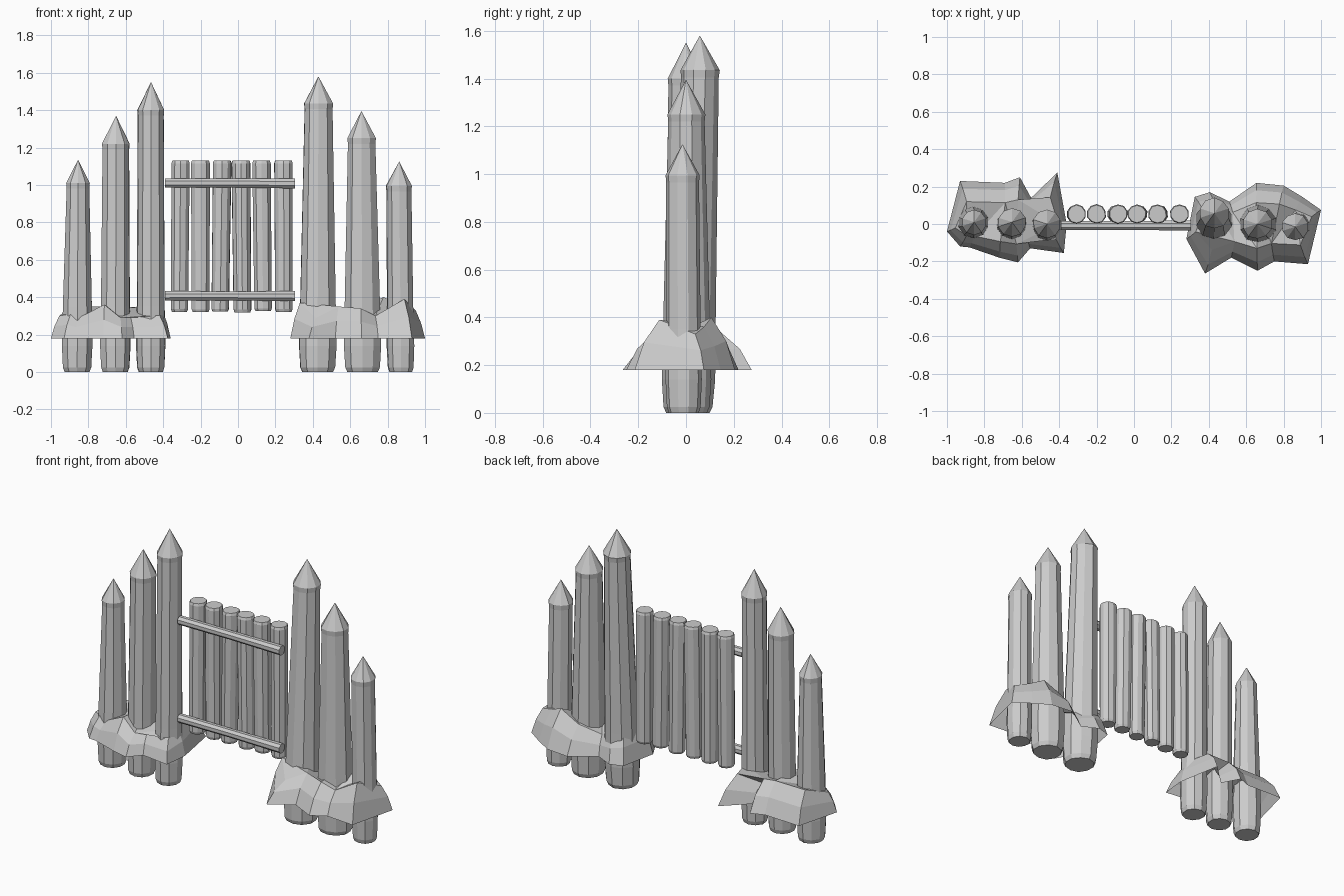
import bpy, bmesh, math, random
from mathutils import Vector

if "Cube" in bpy.data.objects:
    bpy.data.objects.remove(bpy.data.objects["Cube"])

random.seed(4)


def make_object(name, bm):
    bmesh.ops.recalc_face_normals(bm, faces=bm.faces[:])
    mesh = bpy.data.meshes.new(name)
    bm.to_mesh(mesh)
    bm.free()
    obj = bpy.data.objects.new(name, mesh)
    bpy.context.collection.objects.link(obj)
    return obj


def lathe(name, rings, sides, tip=None, jitter=0.0, horizontal=False):
    """Skin faceted rings (x, y, z, radius); closes with a tip or a flat cap."""
    bm = bmesh.new()
    wobble = [1 + random.uniform(-jitter, jitter) for _ in range(sides)]
    loops = []
    for x, y, z, r in rings:
        loop = []
        for i in range(sides):
            a = 2 * math.pi * (i + 0.5) / sides
            u, v = r * wobble[i] * math.cos(a), r * wobble[i] * math.sin(a)
            co = (x, y + u, z + v) if horizontal else (x + u, y + v, z)
            loop.append(bm.verts.new(co))
        loops.append(loop)
    for a, b in zip(loops, loops[1:]):
        for i in range(sides):
            j = (i + 1) % sides
            bm.faces.new((a[i], a[j], b[j], b[i]))
    bm.faces.new(loops[0][::-1])
    if tip:
        apex = bm.verts.new(tip)
        for i in range(sides):
            bm.faces.new((loops[-1][i], loops[-1][(i + 1) % sides], apex))
    else:
        bm.faces.new(loops[-1])
    return make_object(name, bm)


# Sharpened posts: bottom x, y, radius, top x, y, radius, shoulder z, tip z
posts = [
    (-0.86, 0.01, 0.087, -0.855, 0.01, 0.066, 1.01, 1.135),
    (-0.655, 0.0, 0.084, -0.652, 0.01, 0.075, 1.22, 1.37),
    (-0.465, -0.01, 0.082, -0.465, 0.0, 0.074, 1.40, 1.55),
    (0.425, 0.01, 0.104, 0.43, 0.058, 0.079, 1.435, 1.58),
    (0.665, 0.0, 0.105, 0.66, 0.0, 0.079, 1.25, 1.395),
    (0.872, -0.01, 0.077, 0.862, -0.015, 0.071, 0.995, 1.125),
]
for n, (bx, by, br, tx, ty, tr, zs, zt) in enumerate(posts):
    def at(z, r):
        t = z / zs
        return (bx + (tx - bx) * t, by + (ty - by) * t, z, r)
    rings = [at(0.0, br * 0.82), at(0.025, br * 0.93), at(0.14, br),
             at(0.35, br * 0.95), at(zs - 0.03, tr * 0.98), at(zs, tr * 1.02)]
    lathe(f"sharpened_post_{n + 1}", rings, 10, tip=(tx, ty, zt), jitter=0.04)

# Gate palings
for n, x in enumerate((-0.31, -0.2, -0.09, 0.02, 0.13, 0.245)):
    z0, z1 = 0.318 + random.uniform(0, 0.01), 1.13
    lean = random.uniform(-0.006, 0.006)
    rings = [(x - lean, 0.053, z0, 0.043), (x - lean, 0.053, z0 + 0.015, 0.049),
             (x + lean, 0.053, z1 - 0.015, 0.052), (x + lean, 0.053, z1, 0.047)]
    lathe(f"gate_paling_{n + 1}", rings, 10, jitter=0.03)

# Cross rails
for name, z in (("lower_rail", 0.407), ("upper_rail", 1.01)):
    rings = [(-0.39, -0.008, z, 0.027), (-0.04, -0.008, z, 0.026),
             (0.305, -0.008, z - 0.002, 0.029)]
    lathe(name, rings, 8, horizontal=True)

# Earth mounds: rim x, rim y, crest height above
left_rim = [
    (-1.0, -0.04, 0.30), (-0.93, -0.12, 0.31), (-0.88, -0.125, 0.29),
    (-0.72, -0.18, 0.36), (-0.62, -0.205, 0.29), (-0.555, -0.13, 0.29),
    (-0.375, -0.155, 0.30), (-0.36, 0.0, 0.33), (-0.41, 0.275, 0.34),
    (-0.55, 0.14, 0.29), (-0.61, 0.25, 0.35), (-0.69, 0.22, 0.35),
    (-0.93, 0.23, 0.35),
]
right_rim = [
    (0.28, -0.08, 0.37), (0.38, -0.265, 0.29), (0.52, -0.18, 0.35),
    (0.66, -0.25, 0.34), (0.75, -0.2, 0.30), (0.93, -0.215, 0.39),
    (1.0, 0.075, 0.33), (0.9, 0.145, 0.36), (0.8, 0.205, 0.40),
    (0.655, 0.22, 0.34), (0.51, 0.12, 0.29), (0.405, 0.17, 0.33),
    (0.325, 0.145, 0.36),
]
for name, rim, cx in (("left_mound", left_rim, -0.68), ("right_mound", right_rim, 0.64)):
    bm = bmesh.new()
    low = [bm.verts.new((x, y, 0.18)) for x, y, z in rim]
    mid = [bm.verts.new((cx + (x - cx) * 0.94, y * 0.82, 0.18 + (z - 0.18) * 0.55))
           for x, y, z in rim]
    top = [bm.verts.new((cx + (x - cx) * 0.86, y * 0.52, z)) for x, y, z in rim]
    for a, b in ((low, mid), (mid, top)):
        for i in range(len(rim)):
            j = (i + 1) % len(rim)
            bm.faces.new((a[i], a[j], b[j], b[i]))
    crown = bm.faces.new(top)
    bmesh.ops.triangulate(bm, faces=[crown])
    make_object(name, bm)
